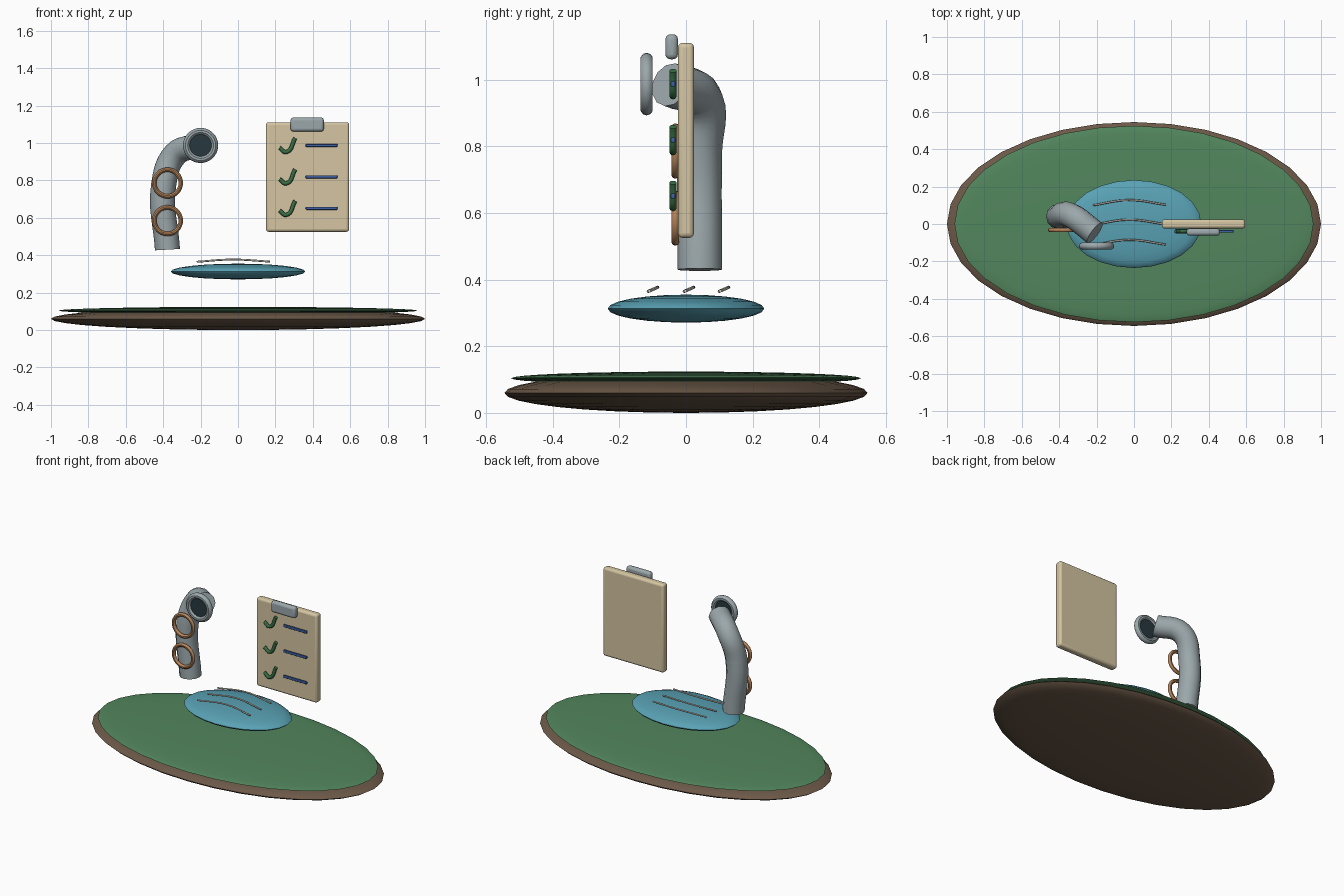
import bpy
from math import pi

if "Cube" in bpy.data.objects:
    bpy.data.objects.remove(bpy.data.objects["Cube"])


def mat(name, r, g, b):
    m = bpy.data.materials.new(name)
    m.diffuse_color = (r, g, b, 1)
    m.use_nodes = True
    m.node_tree.nodes["Principled BSDF"].inputs["Base Color"].default_value = m.diffuse_color
    return m


soil = mat("soil", .15, .10, .065)
grass = mat("grass", .085, .24, .11)
water = mat("water", .10, .36, .46)
steel = mat("steel", .33, .39, .41)
dark = mat("dark", .02, .04, .05)
copper = mat("copper", .48, .24, .11)
paper = mat("paper", .66, .56, .36)
leaf = mat("leaf", .04, .16, .06)
ink = mat("ink", .05, .12, .38)
pale = mat("pale", .6, .58, .52)


def finish(name, m):
    o = bpy.context.object
    o.name = name
    o.data.materials.append(m)
    bpy.ops.object.shade_smooth_by_angle(angle=pi / 5)
    return o


def ellipsoid(name, loc, scale, seg, rings, m):
    bpy.ops.mesh.primitive_uv_sphere_add(segments=seg, ring_count=rings, location=loc)
    bpy.context.object.scale = scale
    bpy.ops.object.transform_apply(location=False)
    return finish(name, m)


def ring(name, loc, major, minor, m):
    bpy.ops.mesh.primitive_torus_add(location=loc, rotation=(pi / 2, 0, 0), major_radius=major,
                                     minor_radius=minor, major_segments=32, minor_segments=10)
    return finish(name, m)


def block(name, loc, size, bevel, m):
    bpy.ops.mesh.primitive_cube_add(size=1, location=loc)
    o = bpy.context.object
    o.scale = size
    bpy.ops.object.transform_apply(location=False)
    b = o.modifiers.new("bevel", "BEVEL")
    b.width, b.segments = bevel, 3
    return finish(name, m)


def tube(name, pts, radius, m, res=8, bevel=4):
    c = bpy.data.curves.new(name, "CURVE")
    c.dimensions = "3D"
    c.bevel_depth, c.bevel_resolution = radius, bevel
    c.resolution_u = res
    c.use_fill_caps = True
    s = c.splines.new("BEZIER")
    s.bezier_points.add(len(pts) - 1)
    for p, co in zip(s.bezier_points, pts):
        p.co = co
        p.handle_left_type = p.handle_right_type = "AUTO"
    c.materials.append(m)
    o = bpy.data.objects.new(name, c)
    bpy.context.collection.objects.link(o)
    return o


# ground mound, lawn and pool
ellipsoid("ground", (0, 0, .06), (1, .545, .06), 32, 16, soil)
ellipsoid("lawn", (0, 0, .104), (.96, .525, .02), 32, 16, grass)
ellipsoid("pool", (0, 0, .313), (.36, .235, .042), 24, 12, water)

# ripples over the pool
for i, y in enumerate((-.113, -.005, .1)):
    tube(f"ripple_{i}", [(-.22, y, .365), (-.03, y + .028, .377), (.17, y + .003, .366)],
         .005, pale, bevel=2)

# outlet pipe with mouth ring
tube("pipe", [(-.377, .041, .43), (-.397, .041, .78), (-.335, .045, .94), (-.21, -.048, .985)],
     .067, steel, res=6)
ring("mouth_ring", (-.2, -.118, .987), .075, .019, steel)
bpy.ops.mesh.primitive_cylinder_add(vertices=32, radius=.064, depth=.02,
                                    location=(-.2, -.116, .987), rotation=(pi / 2, 0, 0))
finish("mouth_hole", dark)

# copper bands
for i, z in enumerate((.585, .786)):
    ring(f"band_{i}", (-.377, -.032, z), .071, .012, copper)

# clipboard with checklist
block("board", (.372, 0, .818), (.445, .048, .585), .014, paper)
block("clip", (.37, -.043, 1.099), (.178, .038, .075), .015, steel)
for i in range(3):
    z = .987 - i * .168
    tube(f"check_{i}", [(.222, -.039, z - .012), (.258, -.039, z - .035), (.306, -.039, z + .04)],
         .011, leaf, bevel=2)
    block(f"line_{i}", (.447, -.039, z), (.17, .014, .016), .004, ink)
